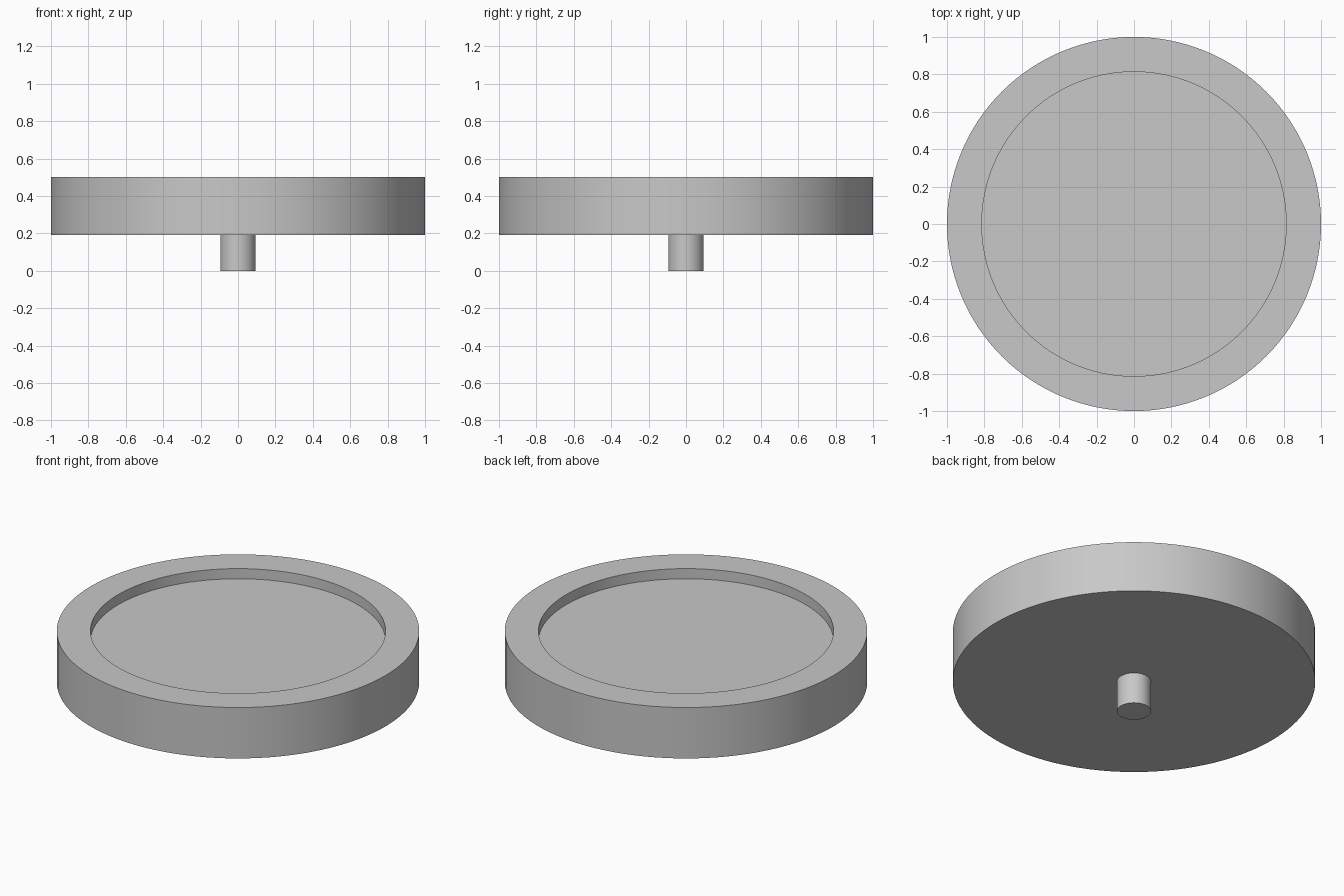
import bpy
import bmesh
import math

cube = bpy.data.objects.get("Cube")
if cube:
    bpy.data.objects.remove(cube, do_unlink=True)

# Single plain grey material
GREY = (0.58, 0.58, 0.58, 1.0)
grey = bpy.data.materials.new("plain_grey")
grey.use_nodes = True
grey.diffuse_color = GREY
grey.node_tree.nodes["Principled BSDF"].inputs["Base Color"].default_value = GREY


def lathe(name, profile, segments):
    """Revolve an (r, z) profile, starting and ending on the axis, around z."""
    bm = bmesh.new()
    verts = [bm.verts.new((r, 0, z)) for r, z in profile]
    edges = [bm.edges.new(pair) for pair in zip(verts, verts[1:])]
    bmesh.ops.spin(bm, geom=verts + edges, cent=(0, 0, 0), axis=(0, 0, 1),
                   angle=math.tau, steps=segments, use_duplicate=False)
    bmesh.ops.remove_doubles(bm, verts=bm.verts, dist=1e-5)
    bmesh.ops.recalc_face_normals(bm, faces=bm.faces)
    mesh = bpy.data.meshes.new(name)
    bm.to_mesh(mesh)
    bm.free()
    mesh.materials.append(grey)
    obj = bpy.data.objects.new(name, mesh)
    bpy.context.collection.objects.link(obj)
    bpy.ops.object.select_all(action='DESELECT')
    obj.select_set(True)
    bpy.context.view_layer.objects.active = obj
    bpy.ops.object.shade_smooth_by_angle(angle=math.radians(30))
    return obj


BASE, TOP, FLOOR = 0.19, 0.5, 0.438
RIM, RECESS, PIN = 1.0, 0.814, 0.094

# Round dish with a shallow recess in its top
lathe("dish", [(0, BASE), (RIM, BASE), (RIM, TOP),
               (RECESS, TOP), (RECESS, FLOOR), (0, FLOOR)], 128)

# Short central pin underneath, set slightly into the dish
lathe("pin", [(0, 0), (PIN, 0), (PIN, BASE + 0.02), (0, BASE + 0.02)], 64)
